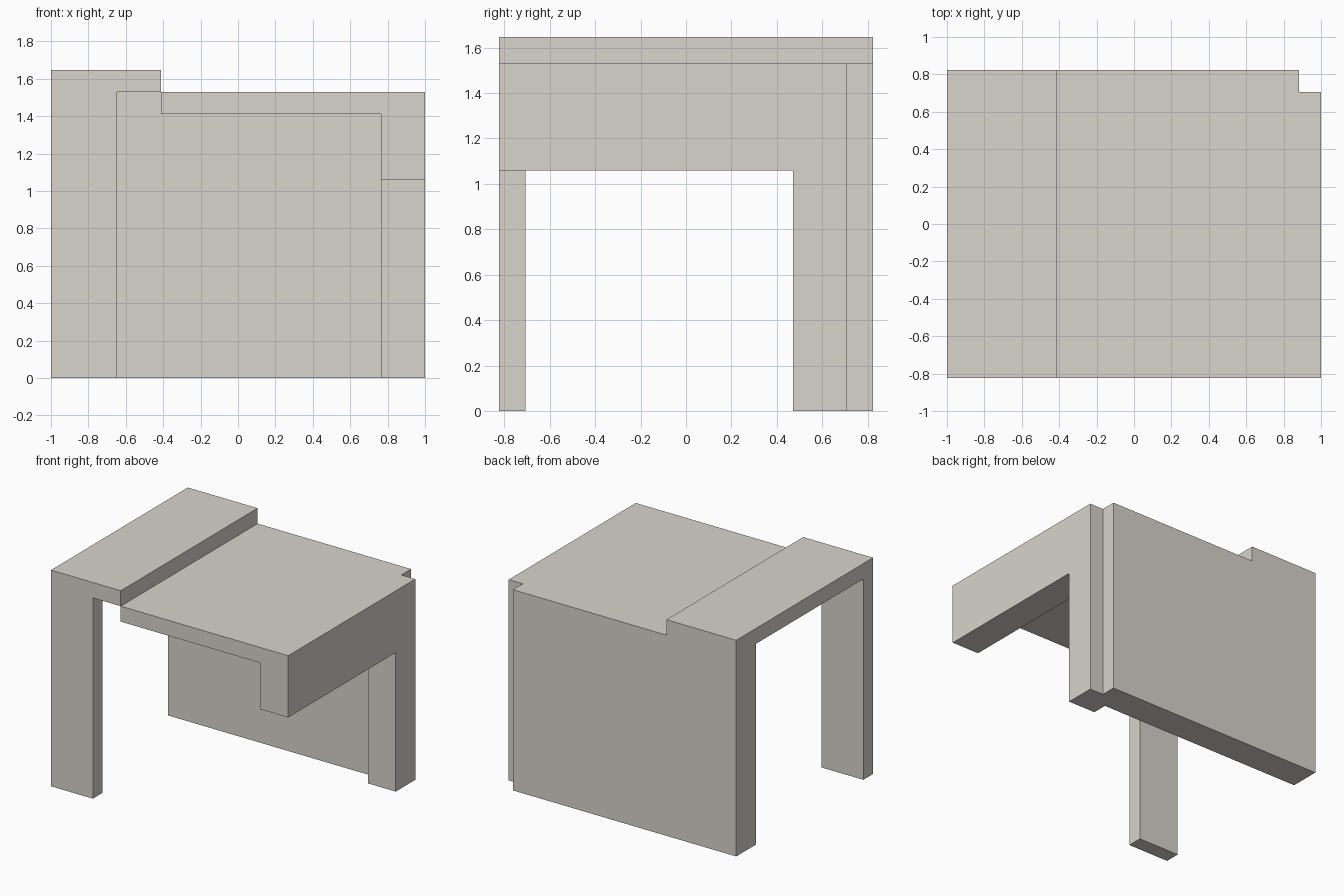
import bpy
import bmesh
from mathutils import Vector

if "Cube" in bpy.data.objects:
    bpy.data.objects.remove(bpy.data.objects["Cube"], do_unlink=True)

# The whole piece sits on a modular grid: 17 wide, 14 deep, 14 high
UNIT = 2 / 17
ORIGIN = Vector((-1, -7 * UNIT, 0))

stone = bpy.data.materials.new("warm_grey")
stone.use_nodes = True
colour = (0.69, 0.66, 0.61, 1)
stone.diffuse_color = colour
stone.node_tree.nodes["Principled BSDF"].inputs["Base Color"].default_value = colour


def block(name, low, high):
    """Box between two grid corners, counted in modules."""
    low, high = Vector(low), Vector(high)
    bm = bmesh.new()
    bmesh.ops.create_cube(bm, size=1)
    bmesh.ops.scale(bm, vec=(high - low) * UNIT, verts=bm.verts)
    mesh = bpy.data.meshes.new(name)
    bm.to_mesh(mesh)
    bm.free()
    mesh.materials.append(stone)
    obj = bpy.data.objects.new(name, mesh)
    obj.location = ORIGIN + (low + high) / 2 * UNIT
    bpy.context.collection.objects.link(obj)


# Raised and lowered table tops, meeting along one edge
block("raised_top", (0, 0, 13), (5, 14, 14))
block("lower_top", (5, 0, 12), (15, 12, 13))

# Thick back panel with a thin lip that wraps behind the back leg
block("back_panel", (0, 12, 0), (15, 14, 13))
block("back_panel_lip", (15, 13, 0), (16, 14, 13))

# Supports
block("front_leg", (0, 0, 0), (3, 1, 13))
block("side_apron", (15, 0, 9), (17, 13, 13))
block("back_leg", (15, 11, 0), (17, 13, 9))
